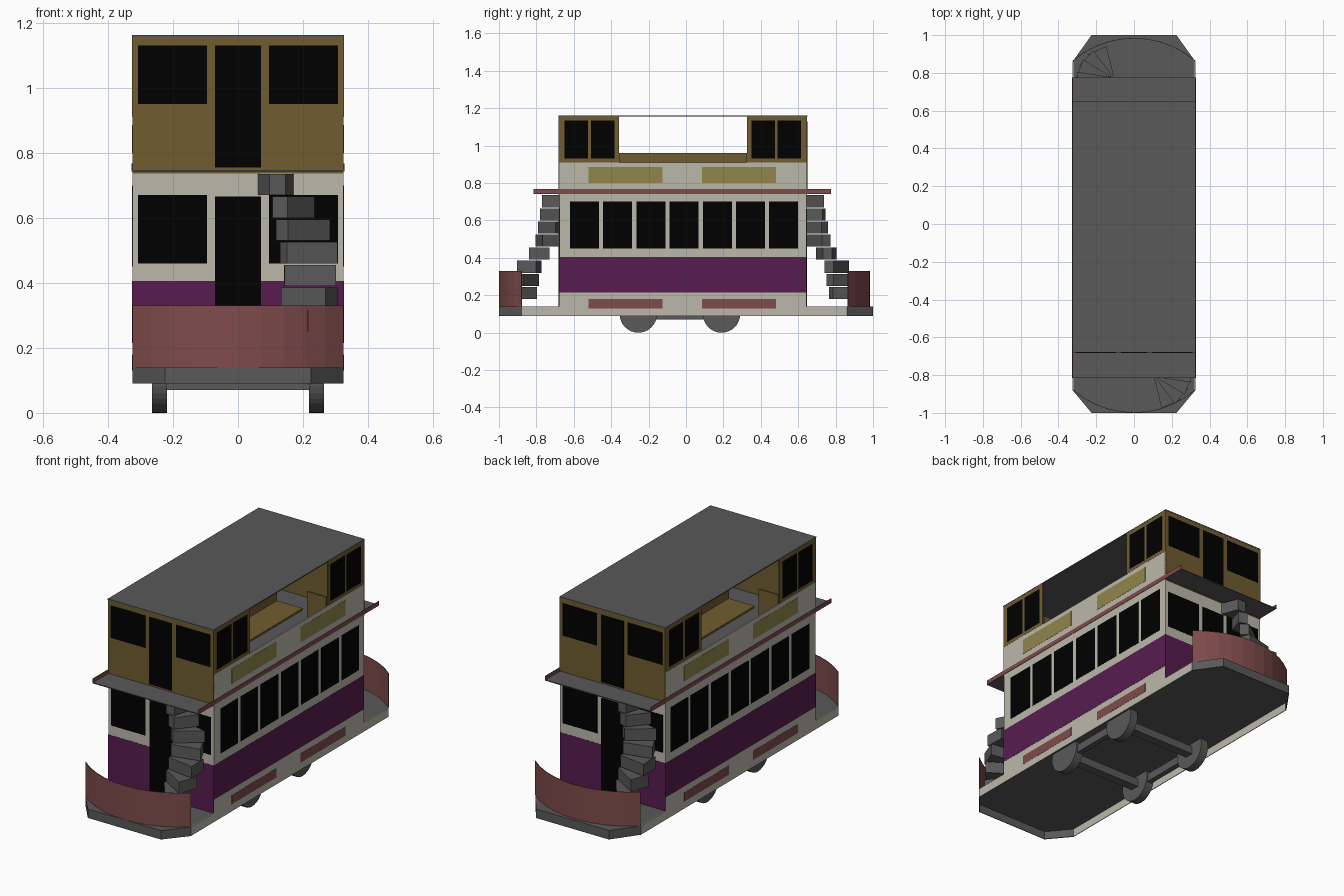
import bpy, bmesh
from math import sin, cos, radians, asin, pi
from mathutils import Vector, Matrix

if "Cube" in bpy.data.objects:
    bpy.data.objects.remove(bpy.data.objects["Cube"])


def material(name, rgb):
    m = bpy.data.materials.new(name)
    m.diffuse_color = (*rgb, 1)
    m.use_nodes = True
    m.node_tree.nodes["Principled BSDF"].inputs["Base Color"].default_value = m.diffuse_color
    return m


CREAM = material("cream", (.50, .48, .41))
PURPLE = material("purple", (.095, .012, .08))
BROWN = material("brown", (.16, .11, .03))
RED = material("red", (.21, .07, .07))
YELLOW = material("yellow", (.28, .24, .07))
BLACK = material("black", (0, 0, 0))
GREY = material("dark_grey", (.1, .1, .1))

W = .325          # half width of the car
C, H = -.0165, .661   # centre and half length of the saloon
ENDS = ((-1, "front"), (1, "rear"))
SIDES = ((-1, "left"), (1, "right"))


def finish(name, bm, mat):
    bmesh.ops.recalc_face_normals(bm, faces=bm.faces)
    me = bpy.data.meshes.new(name)
    bm.to_mesh(me)
    bm.free()
    me.materials.append(mat)
    ob = bpy.data.objects.new(name, me)
    bpy.context.collection.objects.link(ob)
    return ob


def box(name, x, y, z, mat):
    bm = bmesh.new()
    bmesh.ops.create_cube(bm, size=1)
    for v in bm.verts:
        v.co = [sum(r) / 2 + c * (r[1] - r[0]) for c, r in zip(v.co, (x, y, z))]
    return finish(name, bm, mat)


def prism(name, outline, z0, z1, mat):
    bm = bmesh.new()
    f = bm.faces.new([bm.verts.new((x, y, z0)) for x, y in outline])
    ex = bmesh.ops.extrude_face_region(bm, geom=[f])["geom"]
    bmesh.ops.translate(bm, vec=(0, 0, z1 - z0),
                        verts=[g for g in ex if isinstance(g, bmesh.types.BMVert)])
    return finish(name, bm, mat)


def side_panel(name, y, z, mat, out=.001, thick=.003):
    for s, label in SIDES:
        xs = sorted((s * (W + out - thick), s * (W + out)))
        box(f"{name}_{label}", xs, y, z, mat)


def end_panel(name, x, z, mat, out=.001, thick=.003):
    for s, label in ENDS:
        ys = sorted((C + s * (H + out - thick), C + s * (H + out)))
        box(f"{name}_{label}", x, ys, z, mat)


Y0, Y1 = C - H, C + H

# Octagonal platform, hollow underneath, with cream skirts along the sides
outline = [(-.225, -1), (.225, -1), (W, -.88), (W, .86),
           (.225, 1), (-.225, 1), (-W, .86), (-W, -.88)]
inset = [(x * .988, y * .996) for x, y in outline]
prism("platform", inset, .134, .14, GREY)
for i, (a, d) in enumerate(zip(outline, inset)):
    j = (i + 1) % 8
    prism(f"platform_rim_{i}", [a, outline[j], inset[j], d], .09, .14,
          CREAM if i in (2, 6) else GREY)

# Lower saloon with waist bands, windows and doors
box("lower_saloon", (-W, W), (Y0, Y1), (.139, .737), CREAM)
side_panel("waist_band", (Y0, Y1), (.215, .405), PURPLE)
end_panel("end_dado", (-W, W), (.14, .405), PURPLE)
for i in range(7):
    y = -.62 + i * .1775
    side_panel(f"lower_window_{i}", (y, y + .155), (.45, .70), BLACK)
for y in (-.52, .085):
    side_panel("advert_panel", (y, y + .395), (.80, .885), YELLOW)
    side_panel("skirt_panel", (y, y + .395), (.13, .18), RED)
end_panel("lower_door", (-.07, .07), (.14, .665), BLACK, .003)
for s, label in SIDES:
    xr = sorted((s * .095, s * .308))
    end_panel(f"lower_end_window_{label}", xr, (.46, .67), BLACK)
    end_panel(f"upper_end_window_{label}", xr, (.95, 1.13), BLACK, .0045)

# Upper deck floor that carries over the platforms, with red rims
box("upper_floor", (-W, W), (-.815, .775), (.742, .747), GREY)
side_panel("floor_rim", (-.815, .775), (.743, .767), RED, .002, .004)

# Upper deck walls, end compartments and roof
side_panel("upper_side", (Y0, Y1), (.735, .91), CREAM, 0, .006)
end_panel("upper_end", (-W, W), (.736, 1.156), BROWN, .003, .009)
end_panel("upper_door", (-.07, .07), (.755, 1.13), BLACK, .0045)
for s, label in ENDS:
    inner, outer = C + s * .343, C + s * (H + .003)
    side_panel(f"compartment_{label}", sorted((inner, outer)), (.91, 1.156), BROWN, .0005, .0065)
    for d in (.367, .507):
        side_panel(f"upper_window_{label}", sorted((C + s * d, C + s * (d + .125))),
                   (.93, 1.135), BLACK, .0015)
    for q, side in SIDES:   # low seat backs where the compartments begin
        box(f"seat_back_{label}_{side}", sorted((q * .2, q * (W - .007))),
            (inner - .005, inner + .005), (.747, .96), BROWN)
box("roof", (-W - .001, W + .001), (Y0 - .004, Y1 + .004), (1.156, 1.162), GREY)

# Back-to-back bench along the middle of the open deck
box("bench_back", (-.012, .012), (C - .343, C + .343), (.747, .96), BROWN)
for s, label in SIDES:
    box(f"bench_seat_{label}", sorted((s * .012, s * .17)), (C - .343, C + .343),
        (.845, .857), BROWN)

# Curved dash at each end
R = (W ** 2 + .12 ** 2) / (2 * .12)
half = asin(W / R)
for (s, label), tip in zip(ENDS, (1, .985)):
    angles = [half * (2 * i / 10 - 1) for i in range(11)]
    arc = [(r * sin(a), s * (tip - R + r * cos(a)))
           for r, seq in ((R, angles), (R - .003, angles[::-1])) for a in seq]
    prism(f"dash_{label}", arc, .14, .33, RED)

# Winding stairs: wedge treads around a pivot, turned half a circle for the rear
for s, label in ENDS:
    for i in range(8):
        t = radians(92 - 22.5 * i)
        u, v = Vector((cos(t), sin(t))), Vector((-sin(t), cos(t)))
        pts = []
        for r, w in ((.02, -.025), (.178, -.055), (.178, .055), (.02, .025)):
            p = Vector((.122, -.79 - C)) + u * r + v * w
            # keep the top treads outside the saloon wall
            p.y = min(p.y, -H)
            pts.append((-s * p.x, C - s * -p.y * -1))
        top = .735 - i * .07
        prism(f"stair_{label}_{i}", pts, top - .065, top, GREY)

# Wheels and running frame
for y, label in ((-.255, "front"), (.19, "rear")):
    for s, side in SIDES:
        bm = bmesh.new()
        bmesh.ops.create_cone(bm, cap_ends=True, segments=32, radius1=.1, radius2=.1, depth=.046,
                              matrix=Matrix.Translation((s * .242, y, .1)) @ Matrix.Rotation(pi / 2, 4, 'Y'))
        finish(f"wheel_{label}_{side}", bm, GREY)
    box(f"axle_beam_{label}", (-.225, .225), (y - .025, y + .025), (.07, .115), GREY)
for s, side in SIDES:
    box(f"frame_bar_{side}", sorted((s * .225, s * .255)), (-.255, .19), (.07, .115), GREY)
